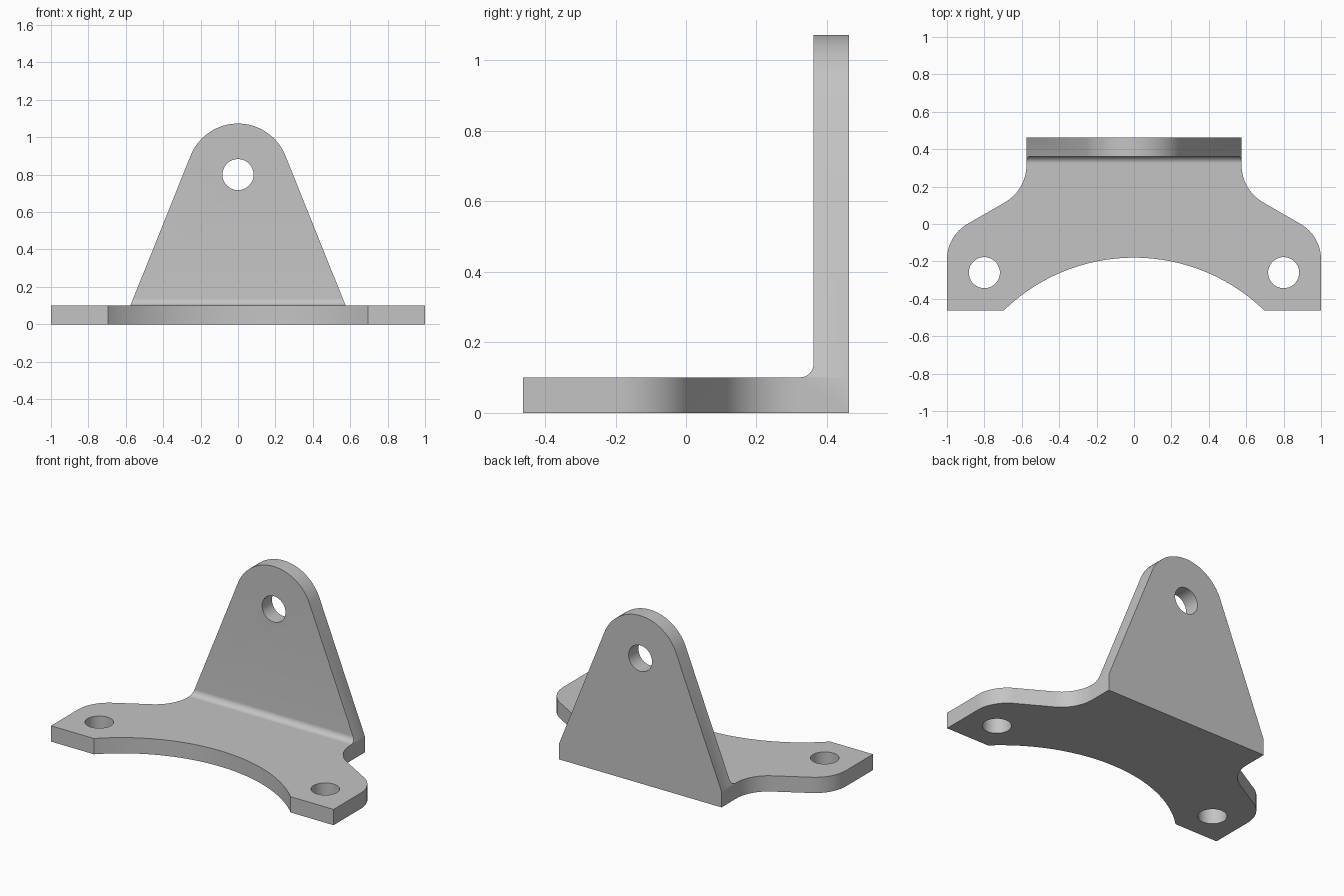
import bpy, bmesh
from math import sin, cos, radians, atan2, acos, hypot, degrees
from mathutils import Vector

cube = bpy.data.objects.get("Cube")
if cube:
    bpy.data.objects.remove(cube, do_unlink=True)

# Main dimensions
T = 0.101           # plate thickness
BACK = 0.462        # half depth
NECK = 0.575        # half width of the upright foot
TOP_R = 0.273       # rounded top, concentric with its hole
EYE_Z = 0.80
HOLE_R = 0.083

grey = bpy.data.materials.new("plain grey")
grey.use_nodes = True
colour = (0.55, 0.55, 0.55, 1)
grey.diffuse_color = colour
grey.node_tree.nodes["Principled BSDF"].inputs["Base Color"].default_value = colour


def arc(cx, cy, r, start, end, steps=16):
    angles = [radians(start + (end - start) * i / steps) for i in range(steps + 1)]
    return [(cx + r * cos(a), cy + r * sin(a)) for a in angles]


def mirrored(half):
    """Close a right-hand outline with its mirror image."""
    return half + [(-x, y) for x, y in reversed(half) if abs(x) > 1e-5]


def prism(name, outline, place, sweep):
    """Extrude a 2D outline, placed in space by a function, along a vector."""
    bm = bmesh.new()
    face = bm.faces.new([bm.verts.new(place(u, v)) for u, v in outline])
    new = bmesh.ops.extrude_face_region(bm, geom=[face])["geom"]
    bmesh.ops.translate(bm, vec=Vector(sweep),
                        verts=[g for g in new if isinstance(g, bmesh.types.BMVert)])
    bmesh.ops.recalc_face_normals(bm, faces=bm.faces)
    mesh = bpy.data.meshes.new(name)
    bm.to_mesh(mesh)
    bm.free()
    mesh.materials.append(grey)
    obj = bpy.data.objects.new(name, mesh)
    bpy.context.collection.objects.link(obj)
    return obj


def carve(target, cutter, operation):
    cutter.hide_render = True
    mod = target.modifiers.new("carve", 'BOOLEAN')
    mod.operation, mod.solver, mod.object = operation, 'EXACT', cutter
    bpy.context.view_layer.objects.active = target
    bpy.ops.object.modifier_apply(modifier=mod.name)
    bpy.data.objects.remove(cutter, do_unlink=True)


# L-shaped side section with the inner fillet
fillet = 0.038
inner = BACK - 0.1
section = [(-0.6, 0), (BACK, 0), (BACK, 1.2), (inner, 1.2)]
section += arc(inner - fillet, T + fillet, fillet, 0, -90, 10)
section += [(-0.6, T)]
bracket = prism("mounting_bracket", section, lambda y, z: (-1.2, y, z), (2.4, 0, 0))

# Plan outline: curved front, rounded ears, concave necks
plan = arc(0, -1.18, 1.0, 90, 46, 32)
plan[-1] = (0.695, -BACK)
plan += [(1, -BACK)]
plan += arc(0.78, -0.19, 0.22, 0, 60)
plan += arc(NECK + 0.23, 0.315, 0.23, 240, 180)
plan += [(NECK, 0.6)]
carve(bracket, prism("plan_cutter", mirrored(plan), lambda x, y: (x, y, -0.2), (0, 0, 1.6)),
      'INTERSECT')

# Front outline: tapered upright whose sides are tangent to the round top
dz = T - EYE_Z
tangent = degrees(atan2(dz, NECK) + acos(TOP_R / hypot(NECK, dz)))
front = [(1.2, -0.2), (1.2, T), (NECK, T)] + arc(0, EYE_Z, TOP_R, tangent, 90, 24)
carve(bracket, prism("front_cutter", mirrored(front), lambda x, z: (x, -0.8, z), (0, 1.6, 0)),
      'INTERSECT')

# Bolt holes in the ears and the eye in the upright
circle = arc(0, 0, HOLE_R, 0, 360, 48)[:-1]
for side in (-1, 1):
    carve(bracket, prism("bolt_cutter", circle,
                         lambda u, v: (side * 0.8 + u, -0.26 + v, -0.2), (0, 0, 0.6)),
          'DIFFERENCE')
carve(bracket, prism("eye_cutter", circle,
                     lambda u, v: (u, 0.2, EYE_Z + v), (0, 0.5, 0)), 'DIFFERENCE')

# Smooth the curved walls, keep the edges crisp
bpy.ops.object.select_all(action='DESELECT')
bracket.select_set(True)
bpy.context.view_layer.objects.active = bracket
bpy.ops.object.shade_smooth_by_angle(angle=radians(25))
